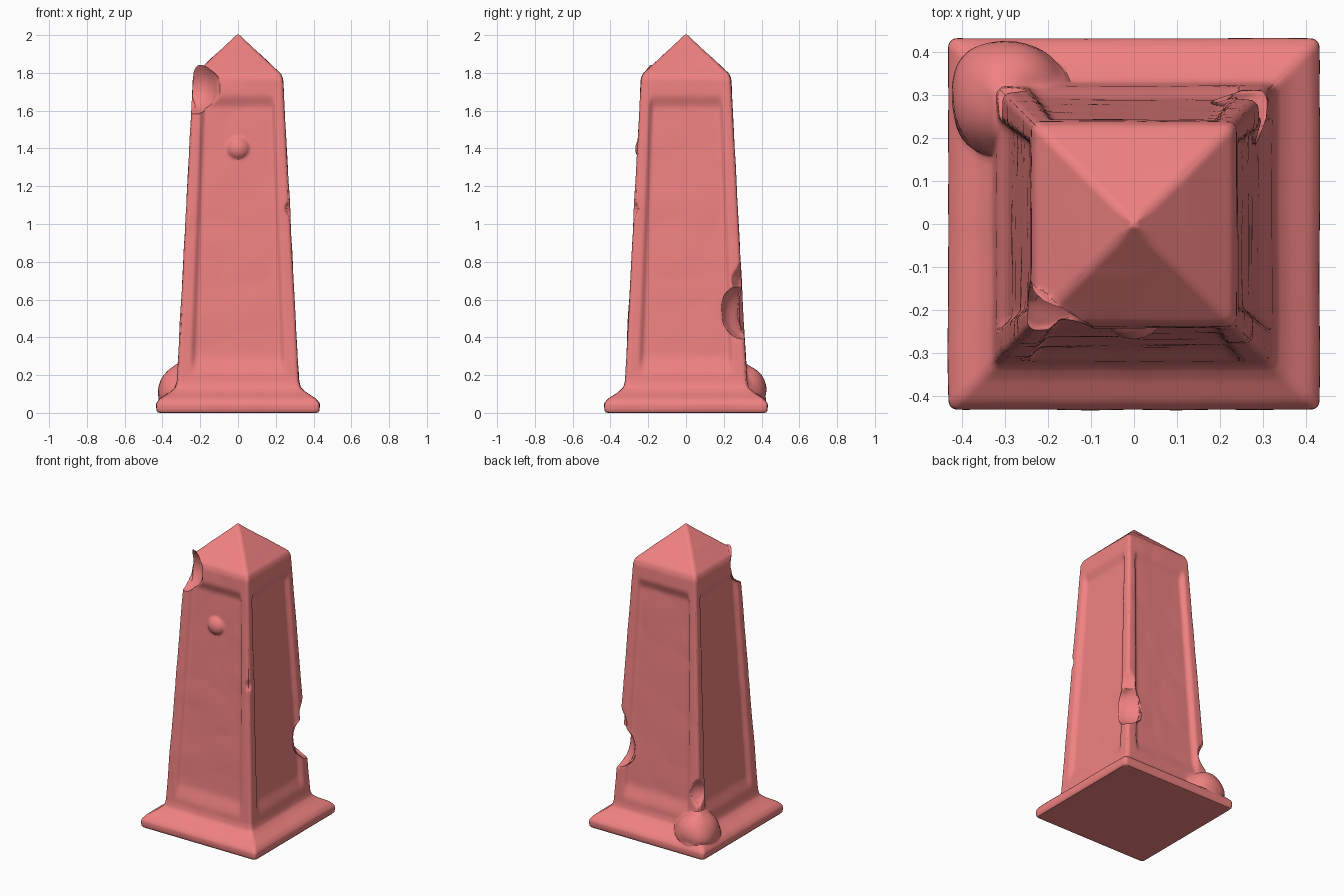
import bpy, bmesh, math
from mathutils import Vector, noise

if "Cube" in bpy.data.objects:
    bpy.data.objects.remove(bpy.data.objects["Cube"])

N = 60          # points along each side of the square section
STEP = 0.012    # spacing of the sections along the profile

# Half-width and height from the underside, over the plinth, up the shaft to the tip
PROFILE = [(0.36, 0), (0.425, 0), (0.432, 0.01), (0.432, 0.05), (0.412, 0.075),
           (0.36, 0.108), (0.33, 0.135), (0.322, 0.17), (0.238, 1.765),
           (0.228, 1.795), (0.004, 2.004)]

# Worn places, as balls that push the surface out of themselves: centre, radius
WEAR = [
    ((0.33, 0.33, 0.54), 0.155),      # deep notch, back right edge
    ((0.36, 0.36, 0.71), 0.135),      # its shallow upper part
    ((-0.35, 0.35, 0.38), 0.11),      # nick, back left edge
    ((-0.29, 0.29, 0.115), 0.14),     # mound on the back left of the plinth
    ((-0.24, -0.28, 1.73), 0.15),     # broken top corner, front left
    ((0.30, -0.30, 1.08), 0.06),      # small nick, front right edge
    ((0.0, -0.20, 1.40), 0.07),       # knob on the front panel
]


def ramp(x):
    x = max(0.0, min(1.0, x))
    return x * x * (3 - 2 * x)


def panel_depth(a, z):
    half = 0.247 - 0.037 * z
    return (0.024 * ramp((half - abs(a)) / 0.025 + 0.5)
            * ramp((1.69 - z) / 0.08) * ramp((z - 0.19) / 0.12))


def section(h, z):
    """Rounded square with a sunken panel on each side."""
    r = min(0.02, h * 0.5)
    pts = []
    for k in range(4):
        for i in range(N):
            a = h * math.sin(math.pi / 2 * (2 * i / N - 1))
            inner = Vector((max(r - h, min(h - r, a)), r - h))
            p = inner + (Vector((a, -h)) - inner).normalized() * r
            x, y = p.x, p.y + panel_depth(a, z)
            for _ in range(k):
                x, y = -y, x
            pts.append(Vector((x, y, z)))
    return pts


def worn(v):
    v = v.copy()
    if v.z < 0.005:
        return v
    for centre, radius in WEAR:
        d = v - Vector(centre)
        rough = radius * (1 + 0.10 * noise.noise(v * 14))
        if d.length < rough:
            v = Vector(centre) + d.normalized() * rough
    v.x = max(-0.432, min(0.432, v.x))
    v.y = max(-0.432, min(0.432, v.y))
    # faint uneven stone surface on the shaft
    if 0.03 < v.z < 1.9:
        n = 0.004 * noise.noise(v * 5)
        v.x += math.copysign(n, v.x) if abs(v.x) > abs(v.y) else 0
        v.y += math.copysign(n, v.y) if abs(v.y) > abs(v.x) else 0
    return v


# Loft the sections along the profile
levels = []
for (h0, z0), (h1, z1) in zip(PROFILE, PROFILE[1:]):
    n = max(1, round(math.hypot(h1 - h0, z1 - z0) / STEP))
    levels += [(h0 + (h1 - h0) * i / n, z0 + (z1 - z0) * i / n) for i in range(n)]
levels.append(PROFILE[-1])

bm = bmesh.new()
rings = [[bm.verts.new(worn(p)) for p in section(h, z)] for h, z in levels]
for lo, hi in zip(rings, rings[1:]):
    for j in range(4 * N):
        k = (j + 1) % (4 * N)
        bm.faces.new((lo[j], lo[k], hi[k], hi[j]))
bm.faces.new(rings[0][::-1])
bm.faces.new(rings[-1])
for f in bm.faces:
    f.smooth = True

mesh = bpy.data.meshes.new("obelisk")
bm.to_mesh(mesh)
bm.free()
obelisk = bpy.data.objects.new("obelisk", mesh)
bpy.context.collection.objects.link(obelisk)

# Soften the edges of the worn places
soft = obelisk.modifiers.new("soften", 'SMOOTH')
soft.factor = 0.5
soft.iterations = 3

# Salmon stone colour
stone = bpy.data.materials.new("stone")
stone.diffuse_color = (0.87, 0.22, 0.22, 1)
stone.use_nodes = True
stone.node_tree.nodes["Principled BSDF"].inputs["Base Color"].default_value = stone.diffuse_color
mesh.materials.append(stone)

# Keep the flat underside crisp
bpy.context.view_layer.objects.active = obelisk
obelisk.select_set(True)
bpy.ops.object.shade_smooth_by_angle(angle=math.radians(50))
